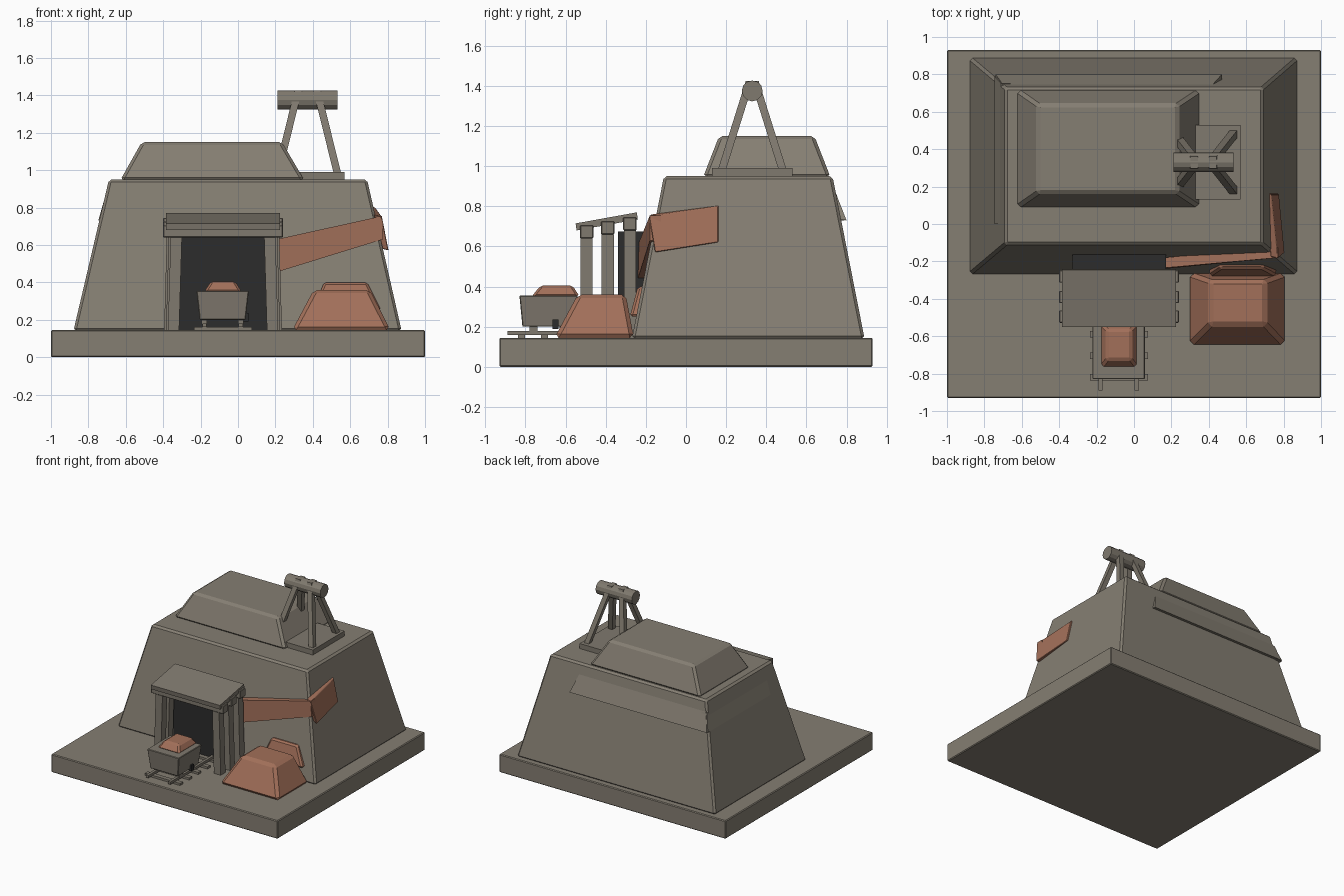
import bpy, bmesh
from mathutils import Vector

if "Cube" in bpy.data.objects:
    bpy.data.objects.remove(bpy.data.objects["Cube"], do_unlink=True)


def material(name, rgb):
    m = bpy.data.materials.new(name)
    m.use_nodes = True
    colour = (*rgb, 1)
    m.diffuse_color = colour
    m.node_tree.nodes["Principled BSDF"].inputs["Base Color"].default_value = colour
    return m


ROCK = material("grey brown rock", (0.235, 0.21, 0.17))
TIMBER = material("grey timber", (0.215, 0.192, 0.156))
ORE = material("copper ore", (0.36, 0.16, 0.10))
DARK = material("dark tunnel", (0.025, 0.025, 0.025))


def hexa(name, lower, upper, mat, bevel=0):
    """Six-sided block between two four-point loops."""
    bm = bmesh.new()
    a = [bm.verts.new(p) for p in lower]
    b = [bm.verts.new(p) for p in upper]
    bm.faces.new(a)
    bm.faces.new(b)
    for i in range(4):
        j = (i + 1) % 4
        bm.faces.new((a[i], a[j], b[j], b[i]))
    bmesh.ops.recalc_face_normals(bm, faces=bm.faces)
    mesh = bpy.data.meshes.new(name)
    bm.to_mesh(mesh)
    bm.free()
    mesh.materials.append(mat)
    ob = bpy.data.objects.new(name, mesh)
    bpy.context.collection.objects.link(ob)
    if bevel:
        mod = ob.modifiers.new("bevel", "BEVEL")
        mod.width = bevel
        mod.segments = 1
    return ob


def loop(x, y, z):
    return [(x[0], y[0], z), (x[1], y[0], z), (x[1], y[1], z), (x[0], y[1], z)]


def frustum(name, x, y, z, top_x, top_y, mat, bevel=0):
    return hexa(name, loop(x, y, z[0]), loop(top_x, top_y, z[1]), mat, bevel)


def box(name, x, y, z, mat, bevel=0):
    return frustum(name, x, y, z, x, y, mat, bevel)


def slab(name, outer, inward, mat, bevel=0):
    """Block made by pushing an outer face inward."""
    inner = [Vector(p) + Vector(inward) for p in outer]
    return hexa(name, outer, inner, mat, bevel)


def beam(name, p, q, width, mat):
    """Square beam between two points, cut level at both ends."""
    h = width / 2
    ends = [loop((e[0] - h, e[0] + h), (e[1] - h, e[1] + h), e[2]) for e in (p, q)]
    return hexa(name, *ends, mat)


# Ground and rock mound
box("ground_slab", (-1, 1), (-0.93, 0.93), (0, 0.145), ROCK, 0.006)
frustum("rock_mound", (-0.88, 0.875), (-0.27, 0.89), (0.14, 0.95),
        (-0.69, 0.69), (-0.11, 0.73), ROCK, 0.014)
frustum("upper_rock", (-0.63, 0.355), (0.085, 0.72), (0.945, 1.15),
        (-0.515, 0.235), (0.165, 0.64), ROCK, 0.016)

# Rock ledges on the back and left flank
slab("back_ledge", [(-0.74, 0.80, 0.73), (0.47, 0.80, 0.73),
                    (0.42, 0.745, 0.87), (-0.70, 0.745, 0.87)],
     (0, -0.06, 0.01), ROCK)
slab("flank_ledge", [(-0.747, 0.0, 0.73), (-0.747, 0.79, 0.73),
                     (-0.71, 0.75, 0.86), (-0.71, 0.0, 0.86)],
     (0.05, 0, 0), ROCK)

# Ore vein wrapping the front corner
slab("front_vein", [(0.16, -0.24, 0.44), (0.16, -0.235, 0.62),
                    (0.77, -0.18, 0.755), (0.775, -0.18, 0.63)],
     (0, 0.055, 0), ORE)
slab("side_vein", [(0.805, -0.155, 0.57), (0.77, -0.185, 0.75),
                   (0.735, 0.16, 0.80), (0.775, 0.16, 0.62)],
     (-0.04, 0.01, 0.01), ORE, 0.004)

# Ore heap and the lump leaning on the wall behind it
frustum("ore_heap", (0.29, 0.815), (-0.655, -0.26), (0.145, 0.36),
        (0.405, 0.705), (-0.54, -0.30), ORE, 0.02)
slab("ore_lump", [(0.40, -0.28, 0.25), (0.765, -0.28, 0.25),
                  (0.69, -0.24, 0.40), (0.46, -0.24, 0.40)],
     (0, 0.06, 0), ORE, 0.012)

# Tunnel mouth
box("tunnel_opening", (-0.33, 0.17), (-0.34, -0.16), (0.14, 0.675), DARK)

# Portal frames: two posts and a lintel each, rising toward the rock
CENTRE = -0.08
for i, y in enumerate((-0.495, -0.39, -0.28)):
    top = 0.64 + 0.02 * i
    spread = 0.265 + 0.01 * i
    for side in (-1, 1):
        beam("portal_post", (CENTRE + side * spread, y, 0.14),
             (CENTRE + side * (spread - 0.015), y, top), 0.06, TIMBER)
    box("portal_lintel", (-0.40, 0.24), (y - 0.033, y + 0.033),
        (top, top + 0.065), TIMBER, 0.004)
slab("portal_roof", [(-0.385, -0.55, 0.715), (0.225, -0.55, 0.715),
                     (0.225, -0.245, 0.77), (-0.385, -0.245, 0.77)],
     (0, 0.005, -0.035), TIMBER)

# Track
for y in (-0.82, -0.705, -0.59, -0.475, -0.36):
    box("track_tie", (-0.235, 0.075), (y - 0.018, y + 0.018), (0.14, 0.162), TIMBER)
for x in (-0.18, 0.015):
    box("track_rail", (x - 0.011, x + 0.011), (-0.89, -0.30), (0.16, 0.18), TIMBER)
    for y in (-0.76, -0.61):
        box("cart_wheel", (x - 0.015, x + 0.015), (y - 0.02, y + 0.02),
            (0.175, 0.215), TIMBER)

# Ore cart with its load
frustum("cart_body", (-0.205, 0.04), (-0.815, -0.555), (0.2, 0.355),
        (-0.222, 0.058), (-0.83, -0.54), TIMBER, 0.004)
box("cart_axle_end", (0.03, 0.055), (-0.665, -0.635), (0.19, 0.235), DARK)
frustum("cart_load", (-0.18, 0.02), (-0.77, -0.53), (0.35, 0.405),
        (-0.145, -0.015), (-0.725, -0.565), ORE, 0.012)

# Winding frame on the summit
box("winch_platform", (0.33, 0.57), (0.13, 0.53), (0.945, 0.99), TIMBER)
for sx in (-1, 1):
    for sy in (-1, 1):
        beam("winch_leg", (0.372 + sx * 0.163, 0.33 + sy * 0.155, 0.97),
             (0.372 + sx * 0.05, 0.33 + sy * 0.012, 1.425), 0.04, TIMBER)
bpy.ops.mesh.primitive_cylinder_add(vertices=12, radius=0.052, depth=0.32,
                                    location=(0.372, 0.33, 1.375),
                                    rotation=(0, 1.5708, 0))
drum = bpy.context.object
drum.name = "winch_drum"
drum.data.materials.append(TIMBER)
